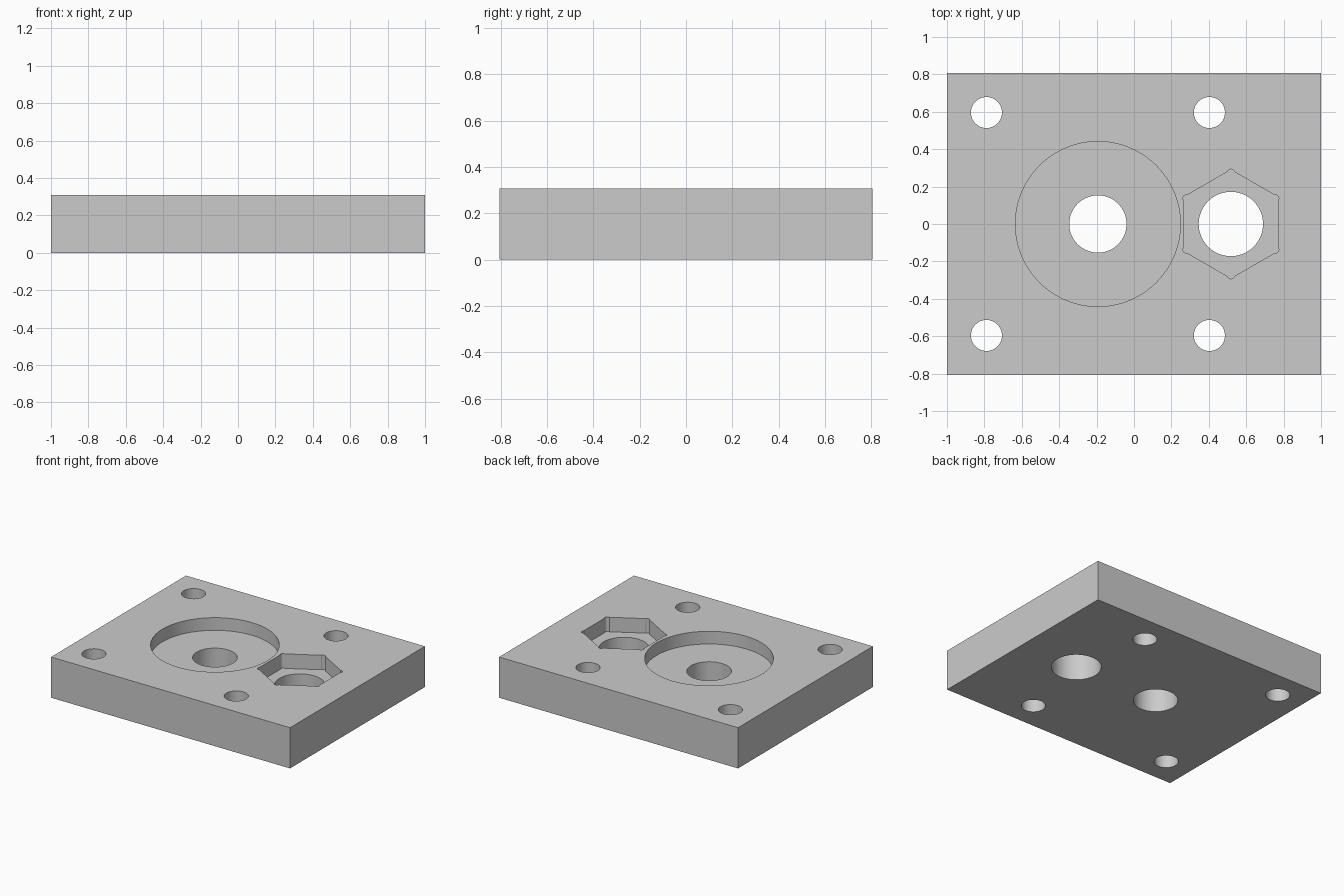
import bpy
import bmesh
from math import cos, sin, acos, pi, radians

if "Cube" in bpy.data.objects:
    bpy.data.objects.remove(bpy.data.objects["Cube"], do_unlink=True)

WIDTH, DEPTH, HEIGHT = 2.0, 1.612, 0.308
MOTOR_X, NUT_X = -0.193, 0.518

grey = bpy.data.materials.new("plain grey")
grey.use_nodes = True
grey.diffuse_color = (0.6, 0.6, 0.6, 1)
grey.node_tree.nodes["Principled BSDF"].inputs["Base Color"].default_value = (0.6, 0.6, 0.6, 1)


def prism(name, outline, bottom, top):
    """Extrude a closed outline between two heights."""
    bm = bmesh.new()
    face = bm.faces.new([bm.verts.new((x, y, bottom)) for x, y in outline])
    up = bmesh.ops.extrude_face_region(bm, geom=[face])["geom"]
    verts = [v for v in up if isinstance(v, bmesh.types.BMVert)]
    bmesh.ops.translate(bm, verts=verts, vec=(0, 0, top - bottom))
    bmesh.ops.recalc_face_normals(bm, faces=bm.faces)
    mesh = bpy.data.meshes.new(name)
    bm.to_mesh(mesh)
    bm.free()
    mesh.materials.append(grey)
    obj = bpy.data.objects.new(name, mesh)
    bpy.context.collection.objects.link(obj)
    return obj


def arc(cx, cy, radius, start, end, steps):
    angles = [start + (end - start) * i / steps for i in range(steps + 1)]
    return [(cx + radius * cos(a), cy + radius * sin(a)) for a in angles]


def circle(cx, cy, radius, sides=72):
    return arc(cx, cy, radius, 0, 2 * pi, sides)[:-1]


def relieved_hexagon(cx, apothem, reach, radius):
    """Hexagon whose corners are widened by small round reliefs."""
    spread = radians(30) + acos((apothem - reach * cos(pi / 6)) / radius)
    points = []
    for i in range(6):
        a = pi / 2 + i * pi / 3
        points += arc(cx + reach * cos(a), reach * sin(a), radius, a - spread, a + spread, 10)
    return points


def cut(target, outline, depth=None):
    """Cut a blind pocket, or a through hole when no depth is given."""
    floor = -0.1 if depth is None else HEIGHT - depth
    cutter = prism("cutter", outline, floor, HEIGHT + 0.1)
    cutter.hide_render = True
    mod = target.modifiers.new("cut", "BOOLEAN")
    mod.operation, mod.solver, mod.object = "DIFFERENCE", "EXACT", cutter
    bpy.ops.object.modifier_apply(modifier=mod.name)
    bpy.data.objects.remove(cutter, do_unlink=True)


# Rectangular plate
w, d = WIDTH / 2, DEPTH / 2
plate = prism("mounting_plate", [(-w, -d), (w, -d), (w, d), (-w, d)], 0, HEIGHT)
bpy.context.view_layer.objects.active = plate
plate.select_set(True)

# Round recess with shaft hole
cut(plate, circle(MOTOR_X, 0, 0.441, 96), 0.096)
cut(plate, circle(MOTOR_X, 0, 0.153))

# Hexagonal nut pocket with rod hole
cut(plate, relieved_hexagon(NUT_X, 0.251, 0.274, 0.019), 0.11)
cut(plate, circle(NUT_X, 0, 0.172))

# Four screw holes around the recess
for sx in (-1, 1):
    for sy in (-1, 1):
        cut(plate, circle(MOTOR_X + sx * 0.596, sy * 0.596, 0.083, 48))

bpy.ops.object.shade_smooth_by_angle(angle=radians(30))
